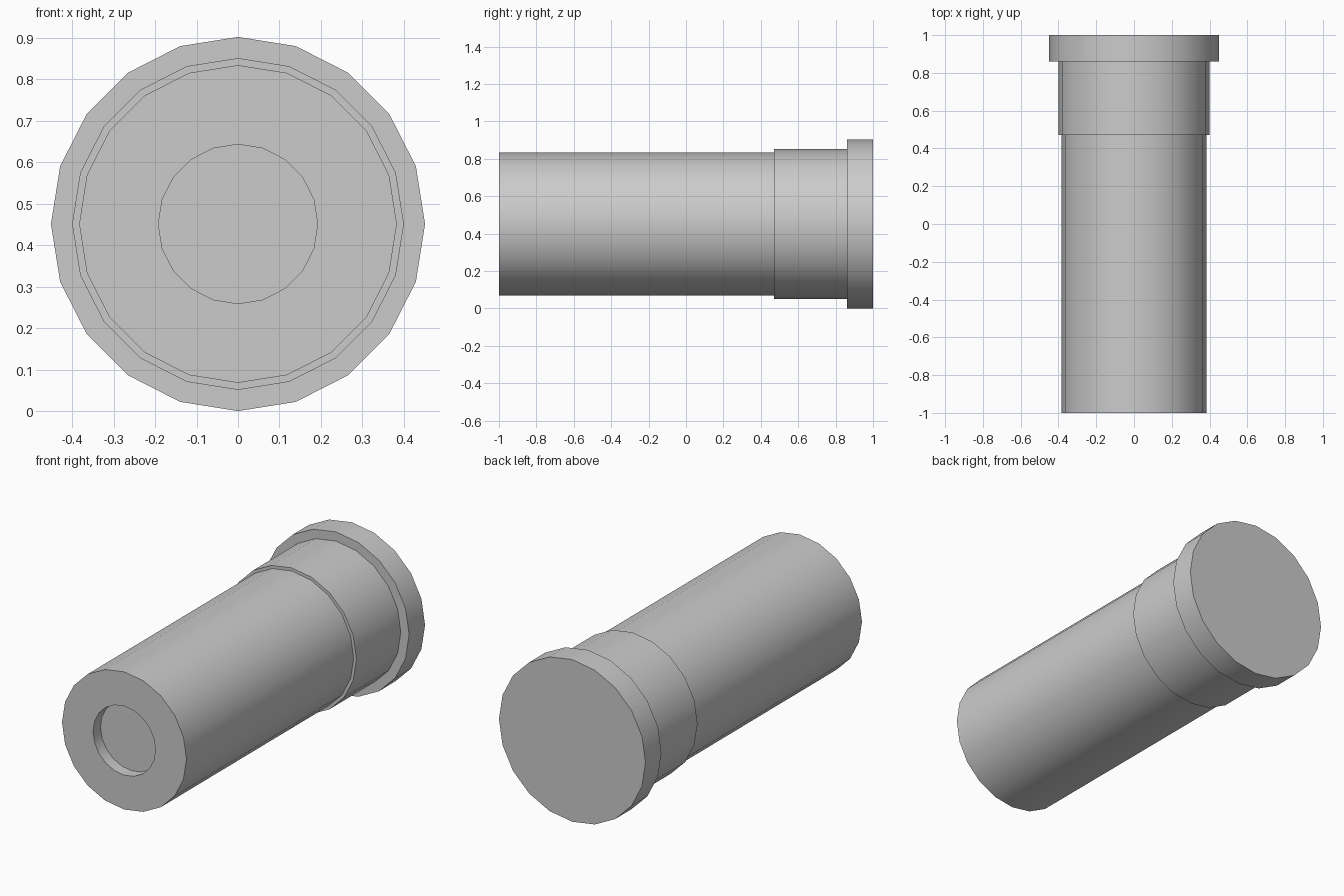
import bpy, bmesh, math

if "Cube" in bpy.data.objects:
    bpy.data.objects.remove(bpy.data.objects["Cube"])

SIDES = 20
CENTRE_Z = 0.451


def lathe(name, profile):
    """Revolve (radius, y) points about the horizontal axis; cap both ends."""
    bm = bmesh.new()
    rings = []
    for r, y in profile:
        rings.append([bm.verts.new((r * math.sin(2 * math.pi * i / SIDES), y,
                                    CENTRE_Z + r * math.cos(2 * math.pi * i / SIDES)))
                      for i in range(SIDES)])
    for a, b in zip(rings, rings[1:]):
        for i in range(SIDES):
            j = (i + 1) % SIDES
            bm.faces.new((a[i], a[j], b[j], b[i]))
    bm.faces.new(rings[0])
    bm.faces.new(rings[-1])
    bmesh.ops.recalc_face_normals(bm, faces=bm.faces)
    mesh = bpy.data.meshes.new(name)
    bm.to_mesh(mesh)
    bm.free()
    obj = bpy.data.objects.new(name, mesh)
    bpy.context.collection.objects.link(obj)
    bpy.ops.object.select_all(action='DESELECT')
    obj.select_set(True)
    bpy.context.view_layer.objects.active = obj
    bpy.ops.object.shade_smooth_by_angle(angle=math.radians(30))
    return obj


# Shallow front recess, long shaft, collar and rear flange in one turned body
lathe("flanged_cylinder", [
    (0.192, -0.935), (0.192, -1.0),
    (0.383, -1.0), (0.383, 0.47),
    (0.40, 0.47), (0.40, 0.86),
    (0.451, 0.86), (0.451, 1.0),
])
